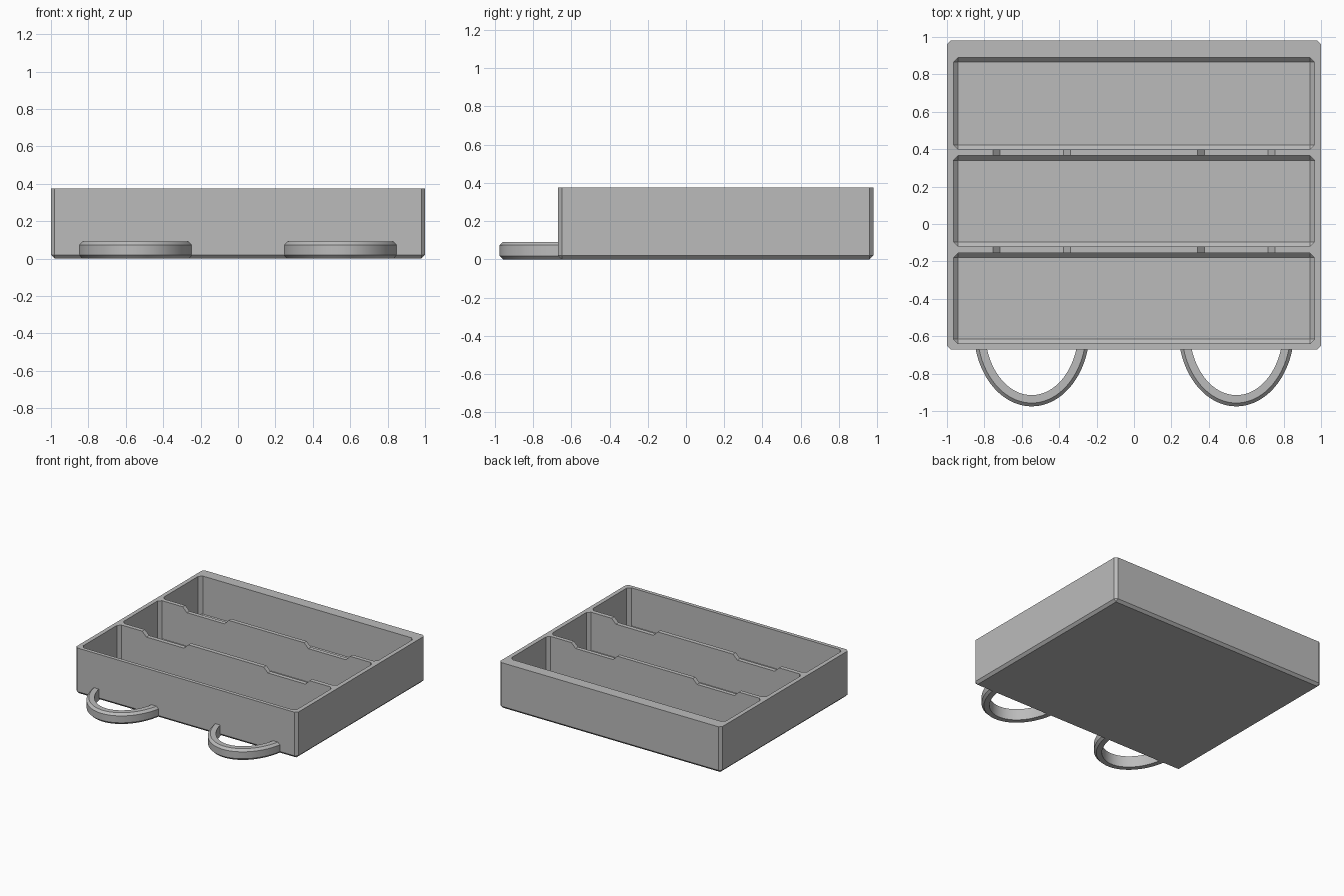
import bpy, bmesh, math

old = bpy.data.objects.get("Cube")
if old:
    bpy.data.objects.remove(old, do_unlink=True)

# Single grey plastic material
GREY = (0.5, 0.5, 0.5, 1)
grey = bpy.data.materials.new("grey plastic")
grey.use_nodes = True
grey.diffuse_color = GREY
grey.node_tree.nodes["Principled BSDF"].inputs["Base Color"].default_value = GREY

HEIGHT = 0.375
FRONT, BACK = -0.67, 0.98
FLOOR = 0.04


def finish(name, bm):
    bmesh.ops.recalc_face_normals(bm, faces=bm.faces)
    mesh = bpy.data.meshes.new(name)
    bm.to_mesh(mesh)
    bm.free()
    mesh.materials.append(grey)
    obj = bpy.data.objects.new(name, mesh)
    bpy.context.collection.objects.link(obj)
    return obj


def chamfered_box(name, low, high, chamfer):
    """Box with chamfered upright and bottom edges and a sharp top rim."""
    bm = bmesh.new()
    bmesh.ops.create_cube(bm, size=1)
    for v in bm.verts:
        v.co = [a + (c + 0.5) * (b - a) for a, b, c in zip(low, high, v.co)]
    edges = [e for e in bm.edges if min(v.co.z for v in e.verts) < low[2] + 0.001]
    bmesh.ops.bevel(bm, geom=edges, offset=chamfer, segments=1,
                    profile=0.5, affect='EDGES')
    return finish(name, bm)


def prism(name, profile, y0, y1):
    """Extrude an x-z outline along y."""
    bm = bmesh.new()
    face = bm.faces.new([bm.verts.new((x, y0, z)) for x, z in profile])
    made = bmesh.ops.extrude_face_region(bm, geom=[face])["geom"]
    for v in made:
        if isinstance(v, bmesh.types.BMVert):
            v.co.y = y1
    return finish(name, bm)


def cut(target, cutter):
    cutter.hide_render = True
    mod = target.modifiers.new("cut", 'BOOLEAN')
    mod.operation, mod.solver, mod.object = 'DIFFERENCE', 'EXACT', cutter
    bpy.context.view_layer.objects.active = target
    bpy.ops.object.modifier_apply(modifier=mod.name)
    bpy.data.objects.remove(cutter, do_unlink=True)


# Tray body with three long compartments
tray = chamfered_box("tray_body", (-1, FRONT, 0), (1, BACK, HEIGHT), 0.02)
for y0, y1 in ((-0.64, -0.155), (-0.12, 0.365), (0.398, 0.89)):
    cut(tray, chamfered_box("compartment_cutter", (-0.965, y0, FLOOR),
                            (0.965, y1, HEIGHT + 0.1), 0.025))

# Sloped finger notches in the two dividers
DEPTH = 0.038
for y in (-0.1375, 0.3815):
    for x in (-0.547, 0.547):
        outline = [(x - 0.207, HEIGHT), (x - 0.207, HEIGHT + 0.05),
                   (x + 0.207, HEIGHT + 0.05), (x + 0.207, HEIGHT),
                   (x + 0.169, HEIGHT - DEPTH), (x - 0.169, HEIGHT - DEPTH)]
        cut(tray, prism("notch_cutter", outline, y - 0.06, y + 0.06))

# Bowed handles: a chamfered section swept along part of an ellipse
SECTION = ((0, 0), (0.7, 0), (1, 0.018), (1, 0.074), (0.7, 0.092), (0, 0.092))
STEPS = 40


def handle(name, cx):
    cy, root = -0.565, 0.085
    bm = bmesh.new()
    rings = []
    for i in range(STEPS + 1):
        ring = []
        for u, z in SECTION:
            a, b = 0.25 + 0.06 * u, 0.35 + 0.06 * u
            start = math.asin(root / b)
            t = start + (math.pi - 2 * start) * i / STEPS
            ring.append(bm.verts.new((cx + a * math.cos(t), cy - b * math.sin(t), z)))
        rings.append(ring)
    n = len(SECTION)
    for r, s in zip(rings, rings[1:]):
        for j in range(n):
            k = (j + 1) % n
            bm.faces.new((r[j], r[k], s[k], s[j]))
    bm.faces.new(rings[0])
    bm.faces.new(rings[-1])
    obj = finish(name, bm)
    bpy.ops.object.select_all(action='DESELECT')
    obj.select_set(True)
    bpy.context.view_layer.objects.active = obj
    bpy.ops.object.shade_smooth_by_angle(angle=math.radians(25))


handle("left_handle", 0.547)
handle("right_handle", -0.547)
